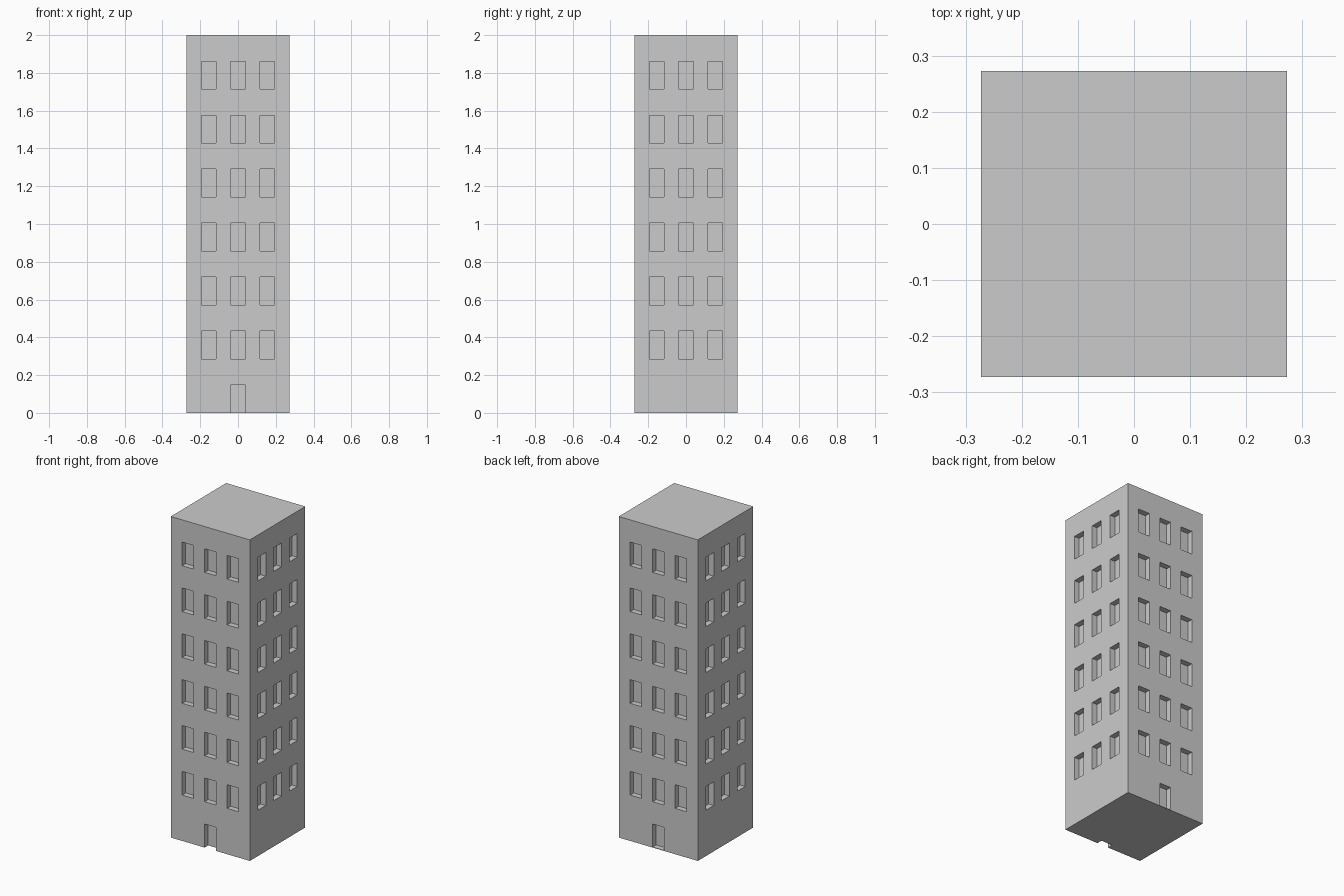
import bpy, bmesh
from math import pi
from mathutils import Matrix, Vector

if "Cube" in bpy.data.objects:
    bpy.data.objects.remove(bpy.data.objects["Cube"])

HALF = 0.2725          # half the tower width
HEIGHT = 2.0
FLOORS = 7
STOREY = HEIGHT / FLOORS
WIN_W, WIN_H = 0.078, 0.147
SPACING = 0.155
DEPTH = 0.035          # recess depth


def add_box(bm, lo, hi, rot=Matrix.Identity(4)):
    lo, hi = Vector(lo), Vector(hi)
    m = rot @ Matrix.Translation((lo + hi) / 2) @ Matrix.Diagonal((*(hi - lo), 1))
    bmesh.ops.create_cube(bm, size=1, matrix=m)


def make_object(name, bm):
    mesh = bpy.data.meshes.new(name)
    bm.to_mesh(mesh)
    bm.free()
    obj = bpy.data.objects.new(name, mesh)
    bpy.context.collection.objects.link(obj)
    return obj


def add_opening(bm, x, z0, z1, rot):
    add_box(bm, (x - WIN_W / 2, -HALF - 0.05, z0),
            (x + WIN_W / 2, -HALF + DEPTH, z1), rot)


# Tower block
bm = bmesh.new()
add_box(bm, (-HALF, -HALF, 0), (HALF, HALF, HEIGHT))
tower = make_object("tower", bm)

# Window recesses on all four sides
bm = bmesh.new()
for side in range(4):
    rot = Matrix.Rotation(side * pi / 2, 4, 'Z')
    for floor in range(1, FLOORS):
        for col in (-1, 0, 1):
            z = floor * STOREY
            add_opening(bm, col * SPACING, z, z + WIN_H, rot)

# Front door is open at the base, back door keeps a thin threshold
add_opening(bm, 0, -0.05, WIN_H, Matrix.Identity(4))
add_opening(bm, 0, 0.003, WIN_H, Matrix.Rotation(pi, 4, 'Z'))
cutter = make_object("opening_cutter", bm)
cutter.hide_render = True
cutter.display_type = 'WIRE'

cut = tower.modifiers.new("openings", 'BOOLEAN')
cut.operation = 'DIFFERENCE'
cut.solver = 'EXACT'
cut.object = cutter
